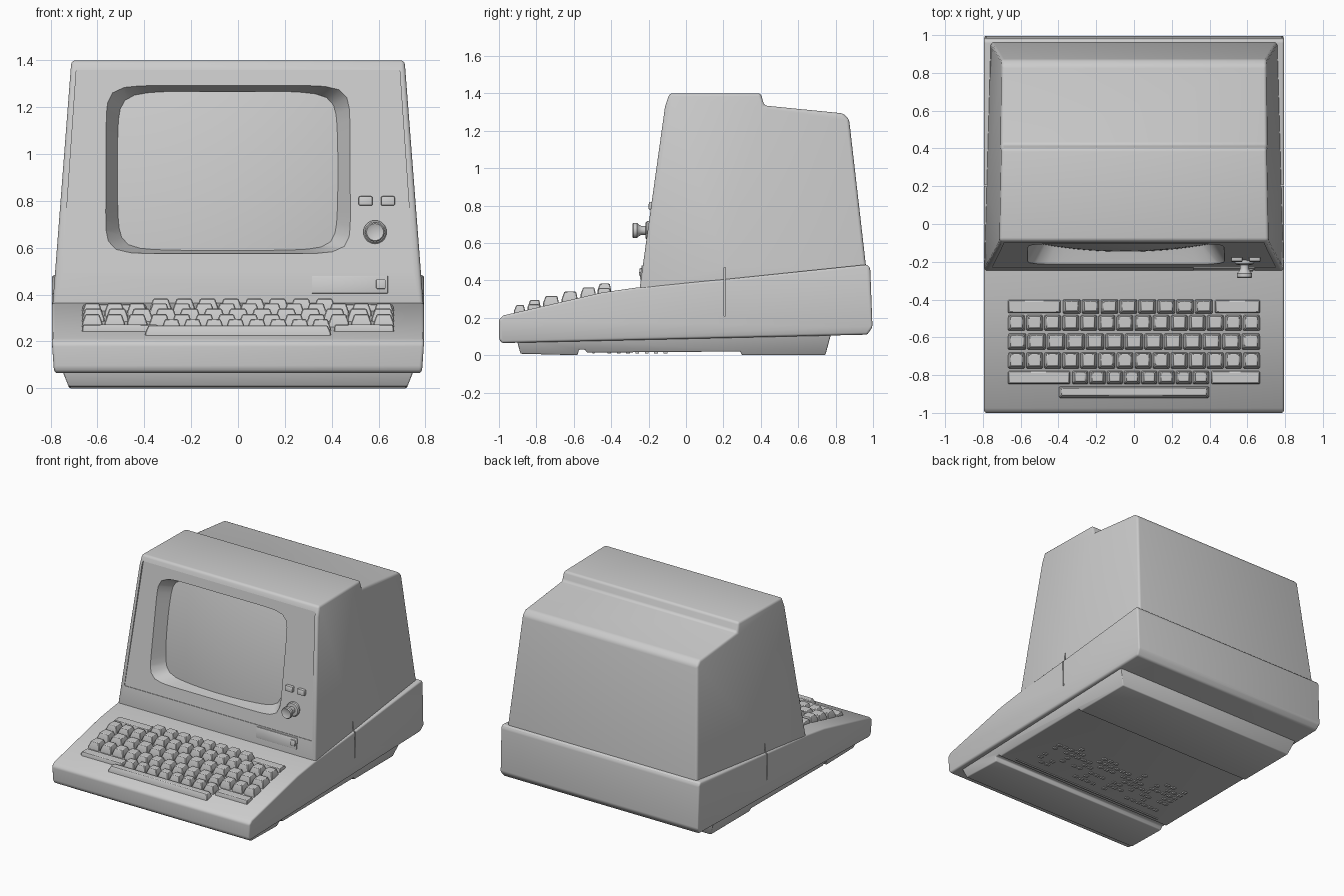
import bpy, bmesh, math, random
from mathutils import Vector

if "Cube" in bpy.data.objects:
    bpy.data.objects.remove(bpy.data.objects["Cube"])

grey = bpy.data.materials.new("warm_grey_plastic")
grey.use_nodes = True
COLOUR = (0.6, 0.6, 0.6, 1)
grey.diffuse_color = COLOUR
grey.node_tree.nodes["Principled BSDF"].inputs["Base Color"].default_value = COLOUR


def finish(name, bm):
    bmesh.ops.recalc_face_normals(bm, faces=bm.faces)
    mesh = bpy.data.meshes.new(name)
    bm.to_mesh(mesh)
    bm.free()
    mesh.materials.append(grey)
    ob = bpy.data.objects.new(name, mesh)
    bpy.context.collection.objects.link(ob)
    return ob


def select(ob):
    bpy.ops.object.select_all(action='DESELECT')
    ob.select_set(True)
    bpy.context.view_layer.objects.active = ob


def smooth(ob, angle=38):
    select(ob)
    bpy.ops.object.shade_smooth_by_angle(angle=math.radians(angle))


def bevel(ob, width, segments=3):
    select(ob)
    mod = ob.modifiers.new("bevel", 'BEVEL')
    mod.width, mod.segments = width, segments
    mod.limit_method, mod.angle_limit = 'ANGLE', math.radians(30)
    bpy.ops.object.modifier_apply(modifier=mod.name)


def cut(ob, cutter):
    select(ob)
    mod = ob.modifiers.new("cut", 'BOOLEAN')
    mod.operation, mod.solver, mod.object = 'DIFFERENCE', 'EXACT', cutter
    bpy.ops.object.modifier_apply(modifier=mod.name)


def loft(bm, rings, cap_start=True, cap_end=True):
    """Skin equal-length rings of points, closing the ends with caps."""
    loops = [[bm.verts.new(p) for p in ring] for ring in rings]
    n = len(loops[0])
    for a, b in zip(loops, loops[1:]):
        for i in range(n):
            j = (i + 1) % n
            bm.faces.new((a[i], a[j], b[j], b[i]))
    if cap_start:
        bm.faces.new(loops[0])
    if cap_end:
        bm.faces.new(loops[-1])


def solid(name, rings):
    bm = bmesh.new()
    loft(bm, rings)
    return finish(name, bm)


def extruded(name, profile, half_width):
    """Side profile (y, z) spread to a half width that depends on y and z."""
    return solid(name, [[(s * half_width(y, z), y, z) for y, z in profile] for s in (-1, 1)])


def box_ring(x0, x1, y0, y1, z):
    return [(x0, y0, z), (x1, y0, z), (x1, y1, z), (x0, y1, z)]


def panel_y(z):
    return -0.245 + 0.14 * (z - 0.38)


def on_panel(x, z, depth):
    return (x, panel_y(z) + depth, z)


def oval(cx, cz, hw, hh, power, depth, n=72):
    """Rounded rectangle lying on the sloping front panel."""
    pts = []
    for i in range(n):
        t = 2 * math.pi * i / n + 0.02
        c, s = math.cos(t), math.sin(t)
        r = (abs(c) ** power + abs(s) ** power) ** (-1 / power)
        x, z = c * r, s * r
        pts.append(on_panel(cx + hw * x, cz + hh * z, depth(x, z)))
    return pts


# Lower case with keyboard deck
case = extruded("lower_case", [
    (-0.985, 0.065), (-1, 0.085), (-1, 0.19), (-0.975, 0.213), (-0.45, 0.335),
    (-0.26, 0.362), (0.2, 0.405), (0.97, 0.485), (0.985, 0.465), (0.997, 0.15),
    (0.97, 0.11)], lambda y, z: 0.795 if z > 0.12 else 0.785)
bevel(case, 0.014)

# Upper hood
hood = extruded("hood", [
    (-0.251, 0.335), (-0.112, 1.33), (-0.088, 1.4), (0.4, 1.4), (0.418, 1.335),
    (0.84, 1.293), (0.872, 1.262), (0.963, 0.47), (0.963, 0.35)],
    lambda y, z: 0.79 - 0.074 * (z - 0.38) - 0.02 * (y + 0.24))
bevel(hood, 0.016)

# Shallow panel recess, screen opening and side slots
outline = [(-0.75, 0.49), (0.75, 0.49), (0.69, 1.36), (-0.69, 1.36)]
recess = solid("panel_cutter", [
    [on_panel(x, z, -0.05) for x, z in outline],
    [on_panel(x, z, 0.004 + 0.008 * (z > 1)) for x, z in outline]])
bm = bmesh.new()
loft(bm, [oval(-0.0425, 0.942, 0.54, 0.37, 11, lambda x, z: -0.03),
          oval(-0.0425, 0.935, 0.523, 0.36, 10, lambda x, z: 0.005),
          oval(-0.045, 0.925, 0.45, 0.325, 9, lambda x, z: 0.13)])
opening = finish("opening_cutter", bm)
slots = [solid("slot_cutter", [box_ring(s * 0.755, s * 0.85, 0.202, 0.21, z)
                               for z in (0.21, 0.47)]) for s in (-1, 1)]
for cutter in (recess, opening):
    cut(hood, cutter)
for cutter in slots:
    cut(hood, cutter)
    cut(case, cutter)
for cutter in [recess, opening] + slots:
    bpy.data.objects.remove(cutter)
smooth(case)
smooth(hood)

# Bulging screen
bm = bmesh.new()
rings = []
for k in range(1, 13):
    f = k / 12
    rings.append(oval(-0.045, 0.925, 0.475 * f, 0.343 * f, 2 + 7 * f ** 2,
                      lambda x, z: 0.05 + f * f * (0.045 * x * x + 0.02 * z * z)))
loft(bm, rings, True, False)
smooth(finish("screen", bm), 60)

# Foot tray under the case
foot = extruded("foot_tray", [
    (-0.91, 0.1), (-0.885, 0.008), (-0.58, 0), (-0.572, 0.03), (-0.54, 0.03),
    (-0.53, 0.014), (0.29, 0.02), (0.3, 0), (0.745, 0), (0.78, 0.13)],
    lambda y, z: 0.72 + 0.4 * z)
bevel(foot, 0.006, 2)
smooth(foot)

# Small studs on the underside
random.seed(4)
bm = bmesh.new()
for row in range(7):
    for col in range(22):
        if random.random() < 0.5:
            x, y = -0.55 + col * 0.05, -0.42 + row * 0.05
            loft(bm, [box_ring(x, x + 0.03, y, y + 0.02, z) for z in (0.008, 0.03)])
loft(bm, [box_ring(-0.62, 0.62, -0.5, -0.49, z) for z in (0.008, 0.03)])
finish("underside_studs", bm)


# Keyboard
def deck(y):
    return 0.213 + 0.232 * (y + 0.975)


def keys(name, y, depth, x0, x1, count, height, taper=0.014, gap=0.008):
    bm = bmesh.new()
    pitch = (x1 - x0) / count
    for i in range(count):
        a, b = x0 + i * pitch + gap / 2, x0 + (i + 1) * pitch - gap / 2
        y0, y1 = y - depth / 2, y + depth / 2
        z = deck(y)
        loft(bm, [box_ring(a, b, y0, y1, z - 0.025),
                  box_ring(a, b, y0, y1, z + 0.006),
                  box_ring(a + taper, b - taper, y0 + taper, y1 - 0.008, z + height)])
    ob = finish(name, bm)
    bevel(ob, 0.004, 1)
    smooth(ob, 30)


keys("number_key_row", -0.437, 0.075, -0.38, 0.42, 8, 0.045)
keys("upper_key_row", -0.523, 0.082, -0.67, 0.67, 14, 0.045)
keys("middle_key_row", -0.622, 0.085, -0.67, 0.67, 13, 0.045)
keys("lower_key_row", -0.722, 0.085, -0.67, 0.67, 14, 0.045)
keys("bottom_key_row", -0.812, 0.07, -0.33, 0.4, 8, 0.045)
keys("space_bar", -0.89, 0.06, -0.4, 0.4, 1, 0.036)
for row, y, inner in (("back", -0.437, (-0.385, 0.425)), ("front", -0.812, (-0.335, 0.405))):
    keys("left_" + row + "_bar", y, 0.07, -0.67, inner[0], 1, 0.022, 0.006)
    keys("right_" + row + "_bar", y, 0.07, inner[1], 0.67, 1, 0.022, 0.006)


# Plates and buttons on the front panel
def panel_block(name, x0, x1, z0, z1, out, width):
    pts = [(x0, z0), (x1, z0), (x1, z1), (x0, z1)]
    ob = solid(name, [[on_panel(x, z, d) for x, z in pts] for d in (0.03, -out)])
    bevel(ob, width, 2)
    smooth(ob)


panel_block("name_plate", 0.315, 0.64, 0.405, 0.48, 0.006, 0.003)
panel_block("plate_button", 0.59, 0.63, 0.425, 0.465, 0.014, 0.003)
for side, x in (("left", 0.64), ("right", 0.545)):
    panel_block(side + "_indicator", x - 0.03, x + 0.03, 0.78, 0.82, 0.014, 0.007)

# Flared knob
bm = bmesh.new()
steps = [(0.05, -0.17), (0.05, -0.208), (0.044, -0.215), (0.024, -0.217), (0.023, -0.238),
         (0.034, -0.256), (0.041, -0.262), (0.041, -0.28), (0.036, -0.286), (0.022, -0.28)]
loft(bm, [[(0.585 + r * math.cos(math.tau * i / 28), y, 0.667 + r * math.sin(math.tau * i / 28))
           for i in range(28)] for r, y in steps])
smooth(finish("knob", bm))
